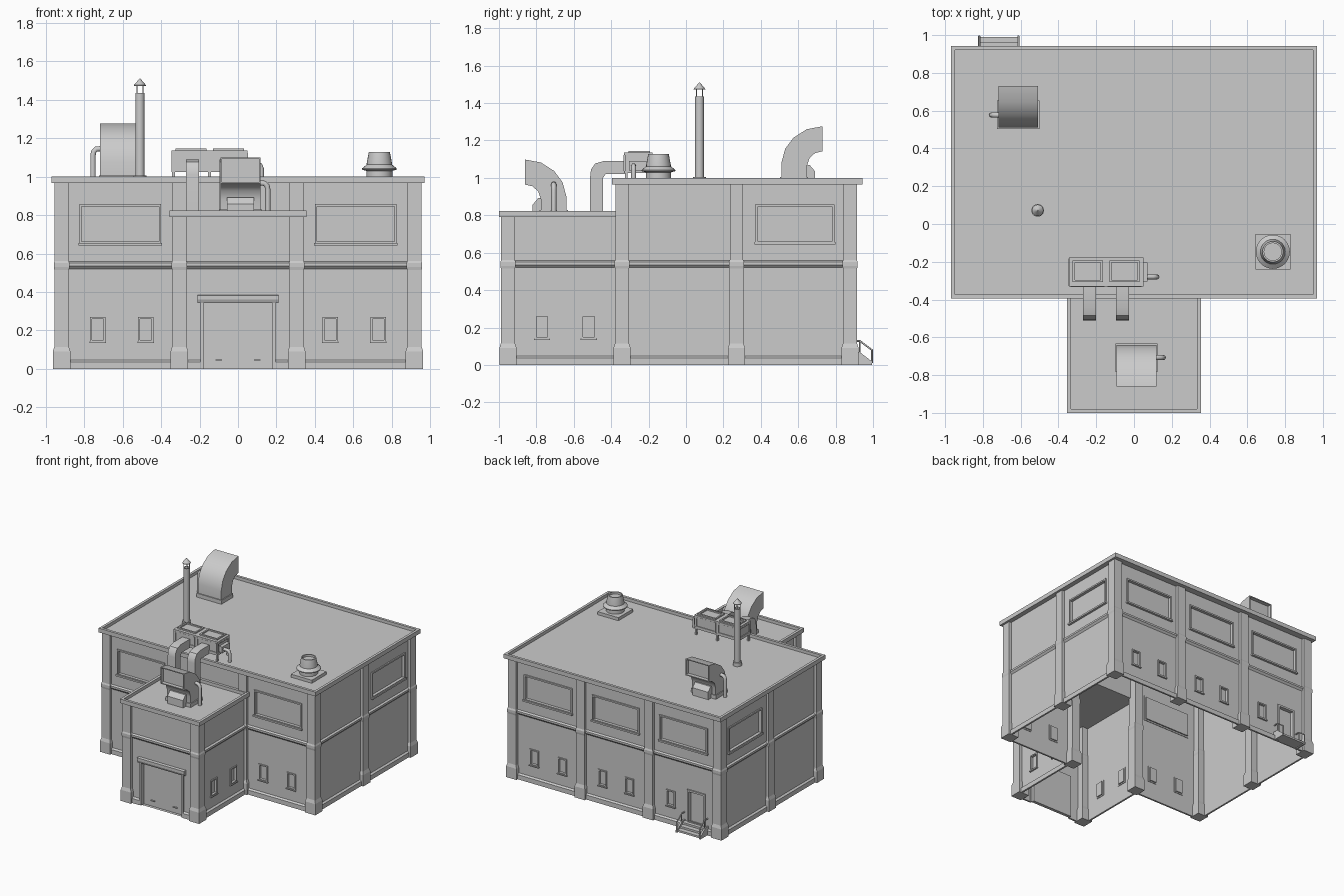
import bpy, bmesh, math
from mathutils import Vector

if "Cube" in bpy.data.objects:
    bpy.data.objects.remove(bpy.data.objects["Cube"])


class Part:
    """Collects closed solids into one mesh object."""
    def __init__(self, name):
        self.name, self.bm = name, bmesh.new()

    def solid(self, P, u0, u1, prof):
        # extrude a (d, z) profile along u
        rings = [[self.bm.verts.new(P(u, d, z)) for d, z in prof] for u in (u0, u1)]
        n = len(prof)
        caps = [self.bm.faces.new(r) for r in rings]
        for i in range(n):
            j = (i + 1) % n
            caps.append(self.bm.faces.new((rings[0][i], rings[0][j], rings[1][j], rings[1][i])))
        return caps

    def box(self, P, u0, u1, d0, d1, z0, z1):
        return self.solid(P, u0, u1, [(d0, z0), (d1, z0), (d1, z1), (d0, z1)])

    def frame(self, P, u0, u1, z0, z1, w, d0, d1):
        self.box(P, u0, u0 + w, d0, d1, z0, z1)
        self.box(P, u1 - w, u1, d0, d1, z0, z1)
        self.box(P, u0 + w, u1 - w, d0, d1, z1 - w, z1)
        self.box(P, u0 + w, u1 - w, d0, d1, z0, z0 + w)

    def lathe(self, x, y, prof, n=24, rot=0.0):
        rings = [[self.bm.verts.new((x + r * math.cos(rot + k * math.tau / n),
                                     y + r * math.sin(rot + k * math.tau / n), z))
                  for k in range(n)] for r, z in prof]
        self.bm.faces.new(rings[0])
        self.bm.faces.new(rings[-1])
        for a, b in zip(rings, rings[1:]):
            for k in range(n):
                m = (k + 1) % n
                self.bm.faces.new((a[k], a[m], b[m], b[k]))

    def done(self, fix=True, smooth=False):
        if fix:
            bmesh.ops.recalc_face_normals(self.bm, faces=self.bm.faces[:])
        me = bpy.data.meshes.new(self.name)
        self.bm.to_mesh(me)
        ob = bpy.data.objects.new(self.name, me)
        bpy.context.collection.objects.link(ob)
        if smooth:
            bpy.ops.object.select_all(action='DESELECT')
            ob.select_set(True)
            bpy.context.view_layer.objects.active = ob
            bpy.ops.object.shade_smooth_by_angle(angle=math.radians(35))
        return ob


def tube(name, pts, r):
    cu = bpy.data.curves.new(name, 'CURVE')
    cu.dimensions, cu.bevel_depth, cu.bevel_resolution, cu.use_fill_caps = '3D', r, 2, True
    sp = cu.splines.new('POLY')
    sp.points.add(len(pts) - 1)
    for p, c in zip(sp.points, pts):
        p.co = (*c, 1)
    ob = bpy.data.objects.new(name, cu)
    bpy.context.collection.objects.link(ob)
    bpy.ops.object.select_all(action='DESELECT')
    ob.select_set(True)
    bpy.context.view_layer.objects.active = ob
    bpy.ops.object.convert(target='MESH')
    bpy.ops.object.shade_smooth_by_angle(angle=math.radians(50))


# Wall mappings: (along, outward, up) -> world
W = lambda u, d, z: Vector((u, d, z))
face_y = lambda y, s: (lambda u, d, z: Vector((u, y + s * d, z)))
face_x = lambda x, s: (lambda u, d, z: Vector((x + s * d, u, z)))
trim, frames = Part('wall_bands'), Part('window_frames')


def wall(name, P, u0, u1, z0, z1, wins=(), panels=(), door=None, low=True):
    # sheet wall with recessed windows, plus bands, frames and sills
    holes = [(c - .03, c + .03, .15, .26, .012) for c in wins]
    holes += [(a + .012, b - .012, .662, .845, .014) for a, b in panels]
    holes += [door] if door else []
    p = Part(name)
    us = sorted({u0, u1, *[v for h in holes for v in h[:2]]})
    zs = sorted({z0, z1, *[v for h in holes for v in h[2:4]]})
    n = P(0, 1, 0) - P(0, 0, 0)

    def quad(pts, want):
        f = p.bm.faces.new([p.bm.verts.new(q) for q in pts])
        f.normal_update()
        if f.normal.dot(want) < 0:
            f.normal_flip()
    for a, b in zip(us, us[1:]):
        for c, d in zip(zs, zs[1:]):
            mu, mz = (a + b) / 2, (c + d) / 2
            if not any(h[0] < mu < h[1] and h[2] < mz < h[3] for h in holes):
                quad([P(a, 0, c), P(b, 0, c), P(b, 0, d), P(a, 0, d)], n)
    for a, b, c, d, k in holes:
        ring = [(a, c), (b, c), (b, d), (a, d)]
        mid = P((a + b) / 2, 0, (c + d) / 2)
        quad([P(u, -k, z) for u, z in ring], n)
        for (ua, za), (ub, zb) in zip(ring, ring[1:] + ring[:1]):
            quad([P(ua, 0, za), P(ub, 0, zb), P(ub, -k, zb), P(ua, -k, za)],
                 mid - P((ua + ub) / 2, 0, (za + zb) / 2))
    bmesh.ops.remove_doubles(p.bm, verts=p.bm.verts[:], dist=1e-5)
    p.done(fix=False)
    for c in wins:
        frames.frame(P, c - .04, c + .04, .14, .27, .01, -.004, .008)
        frames.box(P, c - .043, c + .043, 0, .013, .134, .142)
    for a, b in panels:
        frames.frame(P, a, b, .65, .857, .012, -.004, .01)
        frames.box(P, a - .005, b + .005, 0, .018, .643, .656)
    if low:
        trim.solid(P, u0, u1, [(0, .52), (.014, .535), (.014, .55), (0, .558)])
        spans = [(u0, door[0] - .015), (door[1] + .015, u1)] if door else [(u0, u1)]
        for a, b in spans:
            trim.solid(P, a, b, [(0, 0), (.014, 0), (.014, .037), (0, .047)])


# Main block walls
XW, YB, YF = .932, .892, -.36
BK, FR = face_y(YB, 1), face_y(YF, -1)
wall('back_wall_right', BK, .305, XW, 0, .97, (.48, .73), [(.39, .82)])
wall('back_wall_middle', BK, -.305, .305, 0, .97, (-.12, .12), [(-.21, .21)])
wall('back_wall_left', BK, -XW, -.305, 0, .97, (-.49,), [(-.82, -.39)],
     (-.785, -.655, .06, .305, .02))
wall('front_wall_right', FR, .305, XW, 0, .97, (.48, .73), [(.40, .825)])
wall('front_wall_left', FR, -XW, -.305, 0, .97, (-.48, -.73), [(-.825, -.40)])
wall('front_wall_upper', FR, -.305, .305, .79, .97, low=False)
for s, nm in ((1, 'right'), (-1, 'left')):
    S = face_x(s * XW, s)
    wall(nm + '_wall_rear', S, .27, YB, 0, .97, (), [(.37, .795)])
    wall(nm + '_wall_fore', S, YF, .27, 0, .97)
    wall(nm + '_annex_wall', face_x(s * .32, s), -.967, YF, 0, .79, (-.77, -.52))
AF = face_y(-.967, -1)
wall('annex_front_wall', AF, -.32, .32, 0, .79, door=(-.18, .18, .0, .345, .025))

# Garage door surround, back door surround
for a, b in ((-.195, -.18), (.18, .195)):
    frames.box(AF, a, b, -.005, .012, 0, .345)
frames.solid(AF, -.21, .21, [(0, .342), (.014, .342), (.022, .36), (.022, .382), (0, .385)])
for x in (-.1, .1):
    frames.box(AF, x - .018, x + .018, -.025, -.016, .043, .05)
frames.frame(BK, -.8, -.64, .05, .32, .015, -.004, .01)
trim.done()
frames.done()

# Pillars
pillars = Part('pillars')
spots = [(x, y, .97) for x in (-.917, .917) for y in (-.342, .27, .877)]
spots += [(x, y, .97) for x in (-.305, .305) for y in (-.342, .877)]
spots += [(x, -.952, .79) for x in (-.305, .305)]
for x, y, h in spots:
    prof = [(.046, 0), (.046, .09), (.038, .115), (.038, .515), (.041, .53), (.041, .55), (.036, .562), (.036, h)]
    pillars.lathe(x, y, [(r * math.sqrt(2), z) for r, z in prof], 4, math.pi / 4)
pillars.done()

# Roof slabs with sunken decks
for nm, u0, u1, d0, d1, z0, z1 in (('main_roof', -.97, .97, -.395, .943, .966, 1.0),
                                   ('annex_roof', -.356, .356, -1.0, -.362, .79, .823)):
    p = Part(nm)
    p.box(W, u0, u1, d0, d1, z0, z1)
    bmesh.ops.recalc_face_normals(p.bm, faces=p.bm.faces[:])
    top = max(p.bm.faces, key=lambda f: f.calc_center_median().z)
    bmesh.ops.inset_region(p.bm, faces=[top], thickness=.03)
    new = bmesh.ops.extrude_discrete_faces(p.bm, faces=[top])['faces'][0]
    bmesh.ops.translate(p.bm, verts=new.verts[:], vec=(0, 0, -.025))
    p.done(fix=False)


# Curved air hoods with motor box and side pipe
def hood(nm, x, y, z, s):
    P = lambda u, d, h: Vector((x + s * u, y + s * d, z + h))
    p = Part(nm)
    p.solid(P, -.105, .105, [(0, -.025), (0, .08), (.02, .155), (.065, .215), (.135, .26), (.22, .276),
                             (.22, .142), (.18, .133), (.15, .105), (.135, .06), (.135, -.025)])
    bmesh.ops.recalc_face_normals(p.bm, faces=p.bm.faces[:])
    mouth = max(p.bm.faces, key=lambda f: s * f.calc_center_median().y)
    bmesh.ops.inset_region(p.bm, faces=[mouth], thickness=.01)
    new = bmesh.ops.extrude_discrete_faces(p.bm, faces=[mouth])['faces'][0]
    bmesh.ops.translate(p.bm, verts=new.verts[:], vec=(0, -s * .03, 0))
    p.done(fix=False, smooth=True)
    m = Part(nm + '_motor')
    m.solid(P, -.07, .07, [(.12, -.025), (.18, -.025), (.18, .035), (.15, .07), (.12, .07)])
    m.box(P, -.112, .112, -.008, .143, -.025, .006)
    m.done()
    tube(nm + '_pipe', [P(u, .067, h) for u, h in
         ((-.142, -.025), (-.142, .11), (-.138, .13), (-.125, .143), (-.09, .146))], .014)


hood('rear_hood', -.612, .51, 1.0, 1)
hood('annex_hood', .013, -.64, .822, -1)

# Air handler with legs, panels and top fan frames
ac = Part('air_handler')
ac.box(W, -.34, .045, -.327, -.183, 1.03, 1.13)
ac.box(W, -.345, .05, -.332, -.178, 1.122, 1.135)
ac.box(W, -.345, .05, -.332, -.178, 1.025, 1.038)
for x in (-.335, -.148, .04):
    for y in (-.32, -.19):
        ac.box(W, x - .007, x + .007, y - .007, y + .007, .975, 1.03)
for a in (-.325, -.13):
    ac.frame(lambda u, d, z: Vector((u, z, d)), a, a + .16, -.308, -.192, .012, 1.13, 1.145)
    for y, s in ((-.327, -1), (-.183, 1)):
        ac.frame(face_y(y, s), a - .01, a + .17, 1.038, 1.122, .01, 0, .006)
for x, s in ((.045, 1), (-.34, -1)):
    ac.frame(face_x(x, s), -.327, -.183, 1.038, 1.122, .01, 0, .006)
ac.box(W, .045, .072, -.305, -.205, 1.04, 1.09)
ac.done()
tube('handler_pipe', [(.05, -.28, 1.065), (.1, -.28, 1.065), (.115, -.28, 1.058), (.122, -.28, 1.04),
                      (.122, -.28, .975)], .013)
ducts = Part('elbow_ducts')
for x in (-.27, -.095):
    ducts.solid(W, x, x + .068, [(-.325, 1.09), (-.44, 1.09), (-.485, 1.077), (-.508, 1.045), (-.512, 1.01),
                                 (-.512, .8), (-.443, .8), (-.443, 1.0), (-.43, 1.02), (-.325, 1.02)])
ducts.done(smooth=True)

# Round roof vent
vent = Part('roof_vent')
vent.box(W, .642, .828, -.24, -.054, .972, 1.0)
vent.lathe(.735, -.147, [(.068, .99), (.068, 1.03), (.09, 1.036), (.09, 1.043), (.066, 1.062), (.066, 1.068),
                         (.055, 1.127), (.046, 1.127), (.046, 1.11)])
vent.done(smooth=True)

# Chimney with cap on struts
ch = Part('chimney')
ch.lathe(-.51, .072, [(.034, .972), (.034, 1.005), (.024, 1.005), (.024, 1.435), (.019, 1.435), (.019, 1.41)], 12)
ch.lathe(-.51, .072, [(.031, 1.472), (.031, 1.476), (.002, 1.51)], 12)
for k in range(4):
    a = math.pi / 4 + k * math.pi / 2
    ch.lathe(-.51 + .022 * math.cos(a), .072 + .022 * math.sin(a), [(.003, 1.42), (.003, 1.475)], 4)
ch.done(smooth=True)

# Back steps and handrails
st = Part('back_steps')
for i in range(3):
    st.box(W, -.812, -.618, .885, .93 + .03 * i, .045 - .02 * i, .06 - .02 * i)
for x in (-.825, -.618):
    st.solid(W, x, x + .013, [(.89, 0), (.995, 0), (.995, .018), (.93, .068), (.89, .068)])
st.done()
for x in (-.818, -.612):
    tube('handrail', [(x, .89, .128), (x, .93, .128), (x, .994, .08), (x, .994, .01)], .005)
    tube('rail_post', [(x, .93, .05), (x, .93, .128)], .004)
